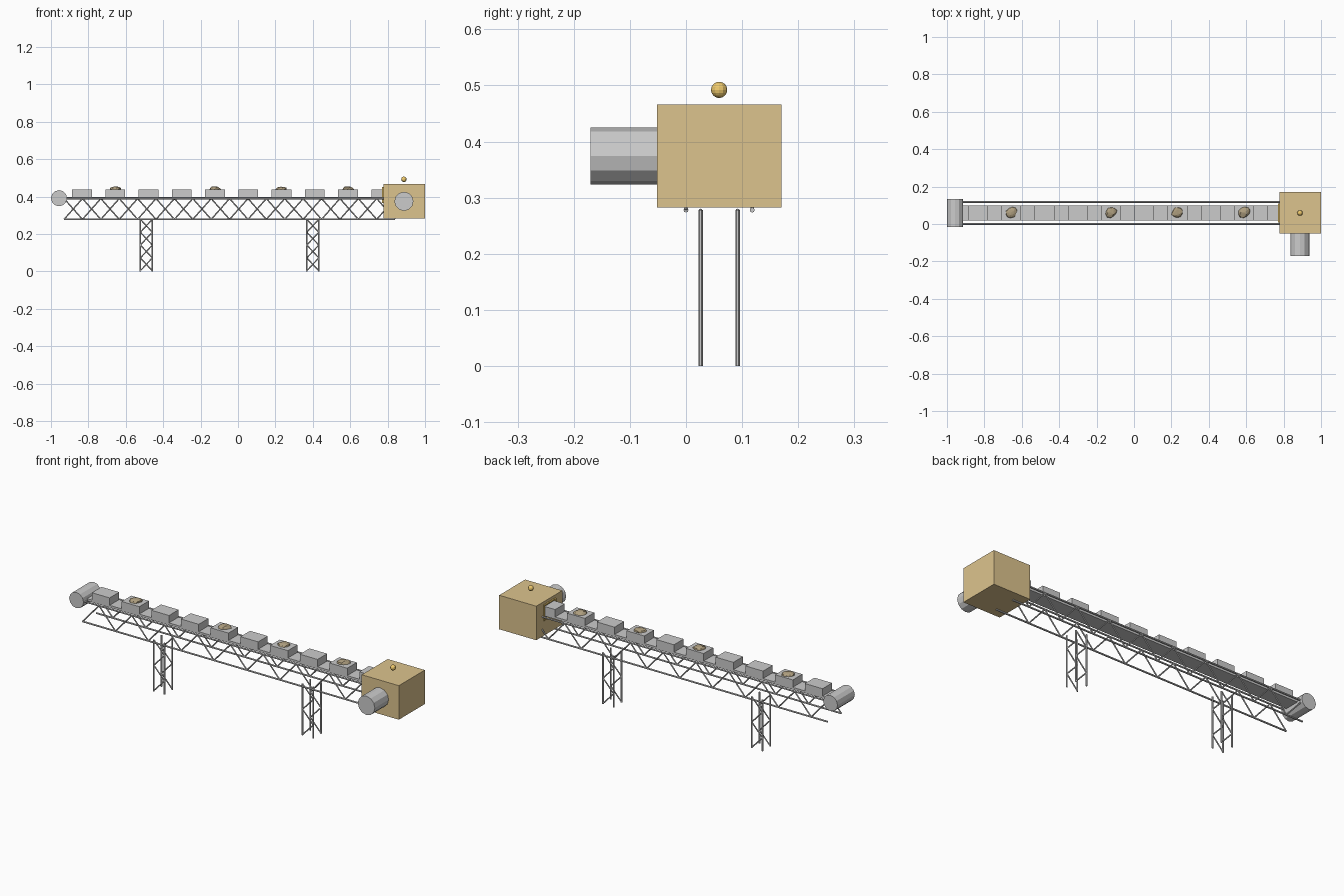
import bpy, bmesh, math, random
from mathutils import Vector, Matrix

if "Cube" in bpy.data.objects:
    bpy.data.objects.remove(bpy.data.objects["Cube"])

random.seed(4)
CY = 0.059                      # centre line of the conveyor
TOP, BOT = 0.389, 0.278         # truss chord heights


def material(name, rgb):
    m = bpy.data.materials.new(name)
    m.diffuse_color = (*rgb, 1)
    m.use_nodes = True
    m.node_tree.nodes["Principled BSDF"].inputs["Base Color"].default_value = m.diffuse_color
    return m


TAN = material("tan paint", (0.72, 0.55, 0.27))
YELLOW = material("amber", (0.85, 0.58, 0.15))
ORE = material("ore", (0.42, 0.34, 0.21))


def finish(name, bm, mat=None):
    bmesh.ops.recalc_face_normals(bm, faces=bm.faces)
    me = bpy.data.meshes.new(name)
    bm.to_mesh(me)
    bm.free()
    ob = bpy.data.objects.new(name, me)
    bpy.context.collection.objects.link(ob)
    if mat:
        me.materials.append(mat)
    return ob


def add_box(bm, lo, hi):
    lo, hi = Vector(lo), Vector(hi)
    bmesh.ops.create_cube(bm, size=1, matrix=Matrix.Translation((lo + hi) / 2)
                          @ Matrix.Diagonal((*(hi - lo), 1)))


def add_rod(bm, a, b, r, sides=6):
    a, b = Vector(a), Vector(b)
    d = b - a
    rot = d.to_track_quat('Z', 'Y').to_matrix().to_4x4()
    bmesh.ops.create_cone(bm, cap_ends=True, segments=sides, radius1=r, radius2=r,
                          depth=d.length, matrix=Matrix.Translation((a + b) / 2) @ rot)


def box(name, lo, hi, mat=None):
    bm = bmesh.new()
    add_box(bm, lo, hi)
    return finish(name, bm, mat)


def rod(name, a, b, r, sides=12):
    bm = bmesh.new()
    add_rod(bm, a, b, r, sides)
    return finish(name, bm)


# Side trusses: two chords each, zigzag lacing in opposite phase
X0, X1, BAYS = -0.93, 0.84, 18
for phase, (side, y) in enumerate((("front", 0.0), ("back", 0.118))):
    bm = bmesh.new()
    for z in (BOT, TOP):
        add_rod(bm, (X0, y, z), (X1, y, z), 0.0045, 8)
    step = (X1 - X0) / BAYS
    for i in range(BAYS):
        za, zb = (BOT, TOP) if (i + phase) % 2 == 0 else (TOP, BOT)
        add_rod(bm, (X0 + i * step, y, za), (X0 + (i + 1) * step, y, zb), 0.0036)
    finish(side + "_truss", bm)

# Support towers: four legs with lacing on the front and back faces
for name, x in (("left_support", -0.49), ("right_support", 0.40)):
    bm = bmesh.new()
    w, panels = 0.032, 4
    for phase, y in enumerate((0.026, 0.092)):
        for s in (-1, 1):
            add_rod(bm, (x + s * w, y, 0), (x + s * w, y, BOT), 0.004)
        for i in range(panels):
            s = 1 if (i + phase) % 2 else -1
            z0 = 0.003 + i * (BOT - 0.003) / panels
            z1 = 0.003 + (i + 1) * (BOT - 0.003) / panels
            add_rod(bm, (x + s * w, y, z0), (x - s * w, y, z1), 0.0034)
    finish(name, bm)

# Belt and tail roller
box("belt", (-0.957, 0.018, 0.386), (0.887, 0.100, 0.398))
rod("tail_roller", (-0.957, -0.015, 0.391), (-0.957, 0.133, 0.391), 0.043)

# Trays riding on the belt, some carrying ore
for i in range(10):
    x = -0.834 + i * 0.1778
    box(f"tray_{i + 1}", (x - 0.053, 0.018, 0.398), (x + 0.053, 0.100, 0.438))
    if i in (1, 4, 6, 8):
        bm = bmesh.new()
        bmesh.ops.create_icosphere(bm, subdivisions=2, radius=1)
        for v in bm.verts:
            v.co *= random.uniform(0.88, 1.08)
        bmesh.ops.transform(bm, verts=bm.verts,
                            matrix=Matrix.Translation((x, 0.062, 0.438))
                            @ Matrix.Rotation(0.6, 4, 'Z')
                            @ Matrix.Diagonal((0.033, 0.028, 0.016, 1)))
        finish(f"ore_lump_{i + 1}", bm, ORE)

# Drive housing, motor and beacon
box("drive_housing", (0.777, -0.052, 0.282), (0.999, 0.170, 0.466), TAN)
rod("drive_motor", (0.887, -0.17, 0.374), (0.887, -0.05, 0.374), 0.051)
bm = bmesh.new()
bmesh.ops.create_uvsphere(bm, u_segments=12, v_segments=8, radius=0.0145,
                          matrix=Matrix.Translation((0.887, CY, 0.492)))
finish("beacon", bm, YELLOW)

# Frame around the housing inlet
bm = bmesh.new()
for y in (0.008, 0.104):
    add_box(bm, (0.770, y, 0.365), (0.779, y + 0.006, 0.450))
for z in (0.365, 0.444):
    add_box(bm, (0.770, 0.008, z), (0.779, 0.110, z + 0.006))
finish("inlet_frame", bm, YELLOW)
